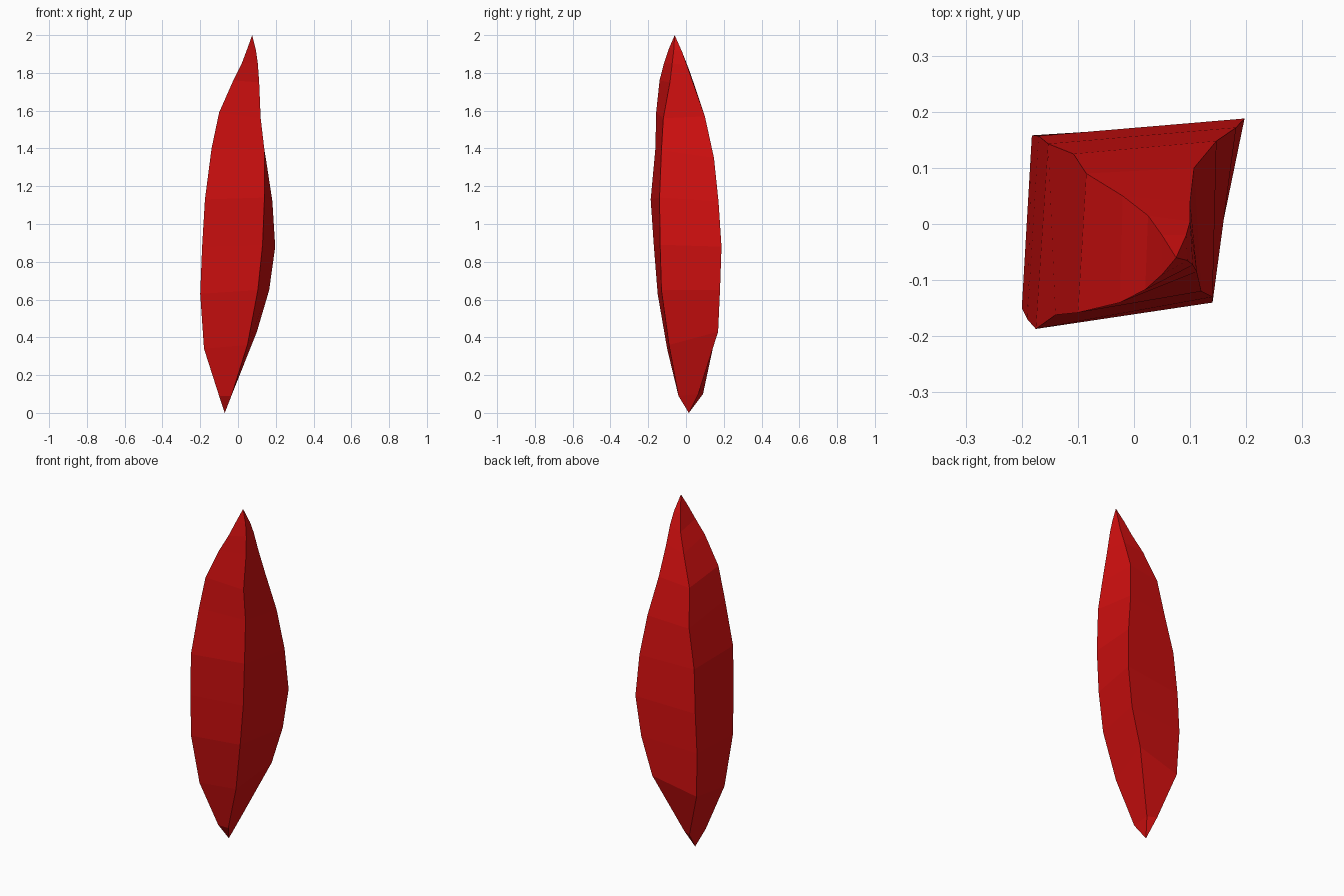
import bpy, bmesh

# Four edge profiles of the crystal shard, bottom to top
rails = [
    # front left
    [(-.10, -.04, .09), (-.18, -.10, .34), (-.20, -.15, .63), (-.19, -.17, .88), (-.175, -.187, 1.13),
     (-.14, -.162, 1.40), (-.10, -.158, 1.59), (-.025, -.14, 1.76), (.02, -.117, 1.85), (.05, -.09, 1.93)],
    # front right
    [(-.035, -.04, .09), (.05, -.09, .36), (.105, -.13, .65), (.13, -.137, .89), (.14, -.14, 1.14),
     (.14, -.13, 1.39), (.12, -.12, 1.56), (.112, -.085, 1.75), (.105, -.073, 1.85), (.095, -.065, 1.92)],
    # back right
    [(-.035, .065, .10), (.10, .17, .43), (.165, .18, .65), (.197, .188, .88), (.182, .172, 1.12),
     (.147, .148, 1.35), (.107, .10, 1.57), (.10, .04, 1.74), (.10, .005, 1.84), (.093, -.02, 1.91)],
    # back left
    [(-.085, .09, .10), (-.172, .148, .37), (-.182, .158, .63), (-.17, .157, .86), (-.153, .143, 1.11),
     (-.108, .125, 1.33), (-.085, .09, 1.55), (-.02, .05, 1.72), (.025, .015, 1.82), (.05, -.02, 1.91)],
]

bm = bmesh.new()
cols = [[bm.verts.new(p) for p in rail] for rail in rails]
bottom = bm.verts.new((-.07, .015, 0))
top = bm.verts.new((.075, -.06, 2))

# Skin between neighbouring edges, closed to a point at each end
for i in range(4):
    a, b = cols[i], cols[(i + 1) % 4]
    bm.faces.new((bottom, b[0], a[0]))
    for j in range(len(a) - 1):
        bm.faces.new((a[j], b[j], b[j + 1], a[j + 1]))
    bm.faces.new((a[-1], b[-1], top))
bmesh.ops.recalc_face_normals(bm, faces=bm.faces)

mesh = bpy.data.meshes.new("crystal_shard")
bm.to_mesh(mesh)
bm.free()
shard = bpy.data.objects.new("crystal_shard", mesh)
bpy.context.collection.objects.link(shard)

# Red colour
red = bpy.data.materials.new("red")
red.diffuse_color = (.65, .005, .005, 1)
mesh.materials.append(red)
